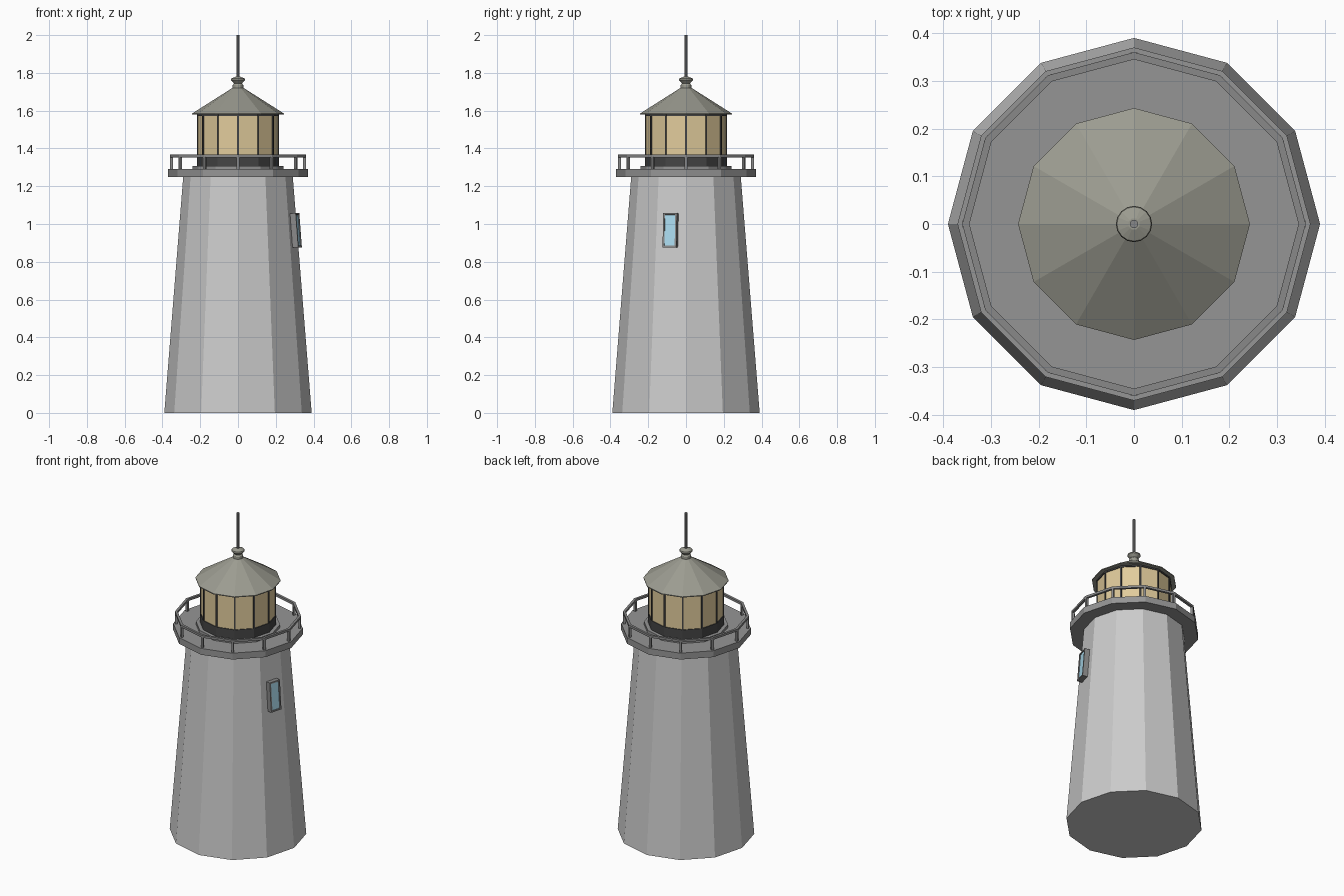
import bpy, bmesh
from math import pi, cos, sin, atan
from mathutils import Matrix, Vector

if "Cube" in bpy.data.objects:
    bpy.data.objects.remove(bpy.data.objects["Cube"])

SIDES = 12


def material(name, rgb):
    m = bpy.data.materials.new(name)
    m.diffuse_color = (*rgb, 1)
    m.use_nodes = True
    m.node_tree.nodes["Principled BSDF"].inputs["Base Color"].default_value = m.diffuse_color
    return m


def finish(bm, name, mat=None):
    bmesh.ops.recalc_face_normals(bm, faces=bm.faces)
    me = bpy.data.meshes.new(name)
    bm.to_mesh(me)
    bm.free()
    if mat:
        me.materials.append(mat)
    ob = bpy.data.objects.new(name, me)
    bpy.context.collection.objects.link(ob)
    return ob


def lathe(name, profile, mat=None, n=SIDES, ring=False):
    """Turn (radius, z) points round z; capped solid, or closed ring section."""
    bm = bmesh.new()
    loops = [[bm.verts.new((r * cos(2 * pi * i / n), r * sin(2 * pi * i / n), z))
              for i in range(n)] for r, z in profile]
    pairs = list(zip(loops, loops[1:]))
    if ring:
        pairs.append((loops[-1], loops[0]))
    else:
        bm.faces.new(loops[0])
        bm.faces.new(loops[-1])
    for a, b in pairs:
        for i in range(n):
            j = (i + 1) % n
            bm.faces.new((a[i], a[j], b[j], b[i]))
    return finish(bm, name, mat)


def boxes(name, items, mat=None):
    """Boxes given as (matrix, centre, size), joined in one object."""
    bm = bmesh.new()
    for m, c, s in items:
        bmesh.ops.create_cube(bm, size=1, matrix=m @ Matrix.Translation(c)
                              @ Matrix.Diagonal((*s, 1)))
    return finish(bm, name, mat)


def around(r, z, size):
    return [(Matrix.Rotation(2 * pi * i / SIDES, 4, 'Z'), (r, 0, z), size)
            for i in range(SIDES)]


dark = material("dark_metal", (0.06, 0.06, 0.06))
rail_grey = material("rail_grey", (0.25, 0.25, 0.25))
deck_grey = material("deck_grey", (0.3, 0.3, 0.3))
roof_mat = material("roof_grey_green", (0.33, 0.33, 0.28))
lamp = material("lantern_glass", (0.75, 0.6, 0.33))
blue = material("window_glass", (0.4, 0.7, 0.85))

# Tower and gallery deck
lathe("tower", [(0.39, 0), (0.29, 1.25)])
lathe("gallery_deck", [(0.37, 1.25), (0.37, 1.29)], deck_grey)

# Railing
lathe("gallery_rail", [(0.345, 1.353), (0.36, 1.353), (0.36, 1.367), (0.345, 1.367)],
      rail_grey, ring=True)
boxes("rail_posts", around(0.352, 1.322, (0.014, 0.014, 0.066)), rail_grey)

# Lantern room
lathe("lantern_step", [(0.24, 1.29), (0.24, 1.308)], deck_grey)
lathe("lantern_base", [(0.218, 1.308), (0.218, 1.365)], dark)
lathe("lantern_panes", [(0.213, 1.365), (0.213, 1.58)], lamp)
boxes("lantern_mullions", around(0.212, 1.472, (0.01, 0.009, 0.215)), dark)
lathe("lantern_top_ring", [(0.218, 1.572), (0.218, 1.582)], dark)

# Roof, finial and rod
lathe("roof", [(0.243, 1.58), (0.243, 1.585), (0.03, 1.72)], roof_mat)
lathe("finial", [(0.028, 1.71), (0.028, 1.735), (0.022, 1.745), (0.038, 1.762),
                 (0.036, 1.77), (0.012, 1.78)], roof_mat, n=16)
lathe("lightning_rod", [(0.009, 1.77), (0.009, 2.0)], rail_grey, n=10)

# Window lying on the sloped wall panel: local x out, y across, z up
slope = atan(0.1 * cos(pi / 12) / 1.25)
zc = 0.965
apothem = (0.39 - 0.1 * zc / 1.25) * cos(pi / 12)
wall = (Matrix.Rotation(-pi / 12, 4, 'Z') @ Matrix.Translation((apothem, 0, zc))
        @ Matrix.Rotation(-slope, 4, 'Y'))
w, h, t = 0.075, 0.182, 0.009
frame = [(wall, (0.01, s * (w - t) / 2, 0), (0.042, t, h)) for s in (-1, 1)]
frame += [(wall, (0.01, 0, s * (h - t) / 2), (0.042, w - 2 * t, t)) for s in (-1, 1)]
boxes("window_frame", frame, rail_grey)
boxes("window_pane", [(wall, (0.008, 0, 0), (0.036, w - 2 * t, h - 2 * t))], blue)
